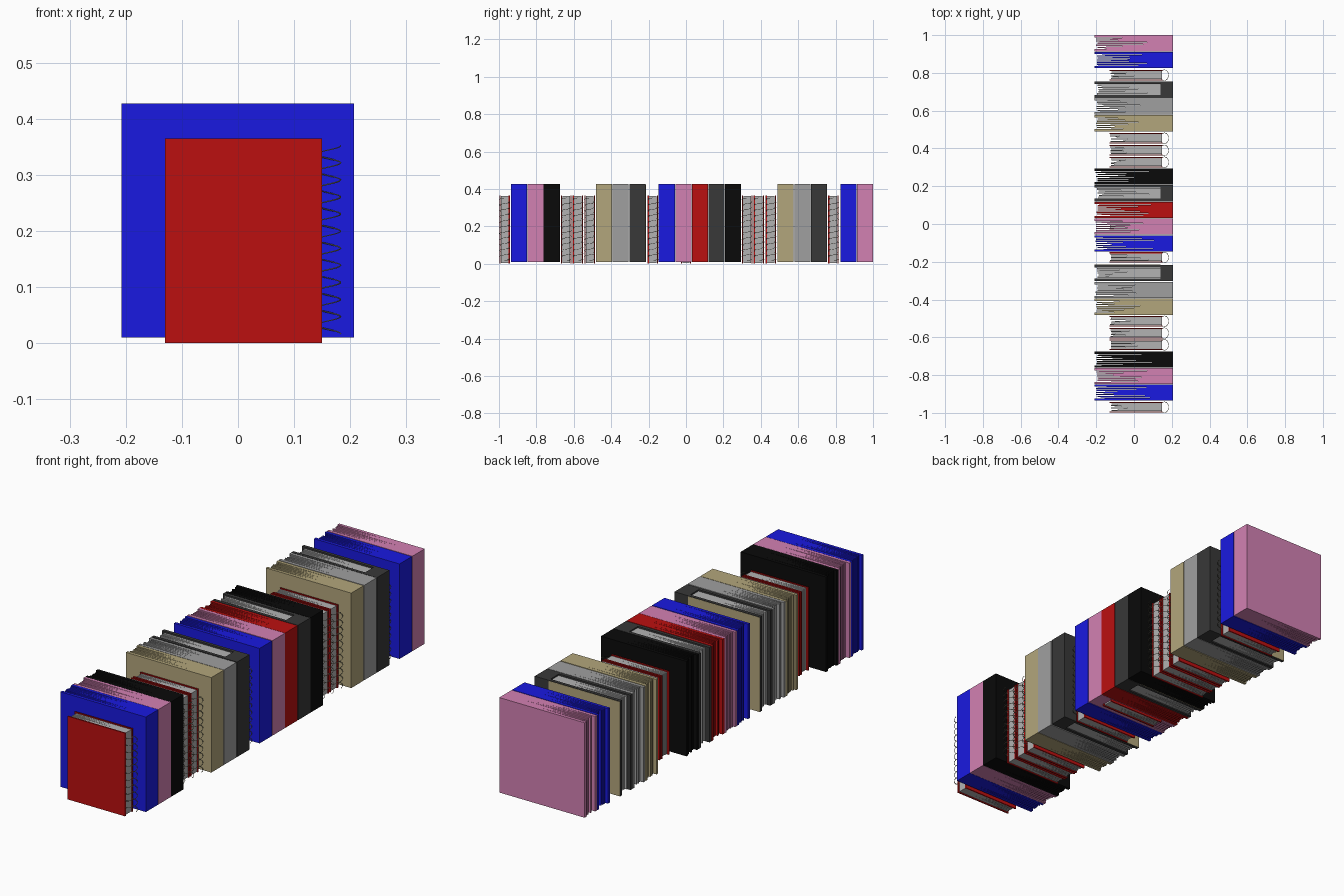
import bpy, bmesh, math, random

if "Cube" in bpy.data.objects:
    bpy.data.objects.remove(bpy.data.objects["Cube"])

random.seed(4)
COLORS = {
    "blue": (0.01, 0.01, 0.75), "pink": (0.65, 0.22, 0.45), "black": (0.003, 0.003, 0.003),
    "tan": (0.45, 0.38, 0.2), "grey": (0.35, 0.35, 0.35), "dark": (0.04, 0.04, 0.04),
    "red": (0.5, 0.005, 0.005), "paper": (0.45, 0.45, 0.45), "wire": (0.3, 0.28, 0.2),
}
MATS = {}


def paint(ob, key):
    if key not in MATS:
        MATS[key] = bpy.data.materials.new(key)
        MATS[key].diffuse_color = (*COLORS[key], 1)
    ob.data.materials.append(MATS[key])


def prism(name, pts, z0, z1, color):
    """Extrude an xy outline from z0 to z1."""
    bm = bmesh.new()
    face = bm.faces.new([bm.verts.new((x, y, z0)) for x, y in pts])
    up = bmesh.ops.extrude_face_region(bm, geom=[face])["geom"]
    bmesh.ops.translate(bm, vec=(0, 0, z1 - z0),
                        verts=[v for v in up if isinstance(v, bmesh.types.BMVert)])
    bmesh.ops.recalc_face_normals(bm, faces=bm.faces)
    me = bpy.data.meshes.new(name)
    bm.to_mesh(me)
    bm.free()
    ob = bpy.data.objects.new(name, me)
    bpy.context.collection.objects.link(ob)
    paint(ob, color)
    return ob


def rect(x0, x1, y0, y1):
    return [(x0, y0), (x1, y0), (x1, y1), (x0, y1)]


def comb(x0, x1, y0, y1, cover, leaves, width, inset, tip):
    """Outline of a bound block: tapered slits open on the -x side."""
    a, b = y0 + cover, y1 - cover
    step = (b - a) / leaves
    cuts = [b - i * step for i in range(leaves + 1)] if cover else \
           [b - i * step for i in range(1, leaves)]
    ends = [x0 + random.uniform(0.3, 1) * inset for _ in range(len(cuts) + 1)]
    if cover:
        ends[0] = ends[-1] = x0
    pts = [(x1, y0), (x1, y1), (ends[0], y1)]
    for i, y in enumerate(cuts):
        w = width * random.uniform(0.6, 1.1) / 2
        pts += [(ends[i], y + w), (random.uniform(*tip), y), (ends[i + 1], y - w)]
    return pts + [(ends[-1], y0)]


def book(y, color):
    """Hardback with slit pages and a flat spine."""
    y0, y1 = y + 0.001, y + 0.087
    if color != "dark":
        pts = comb(-0.208, 0.207, y0, y1, 0.015, 5, 0.006, 0.016, (-0.03, 0.13))
        prism(color + "_book", pts, 0.01, 0.427, color)
        return
    # dark book: U-shaped case, pale pages, tan panel on the back cover
    t = 0.014
    case = [(-0.208, y0), (0.207, y0), (0.207, y1), (-0.208, y1),
            (-0.208, y1 - t), (0.14, y1 - t), (0.14, y0 + t), (-0.208, y0 + t)]
    prism("dark_book_case", case, 0.01, 0.427, "dark")
    pts = comb(-0.2, 0.14, y0 + t + 0.002, y1 - t - 0.002, 0, 5, 0.006, 0.014, (-0.05, 0.1))
    prism("dark_book_pages", pts, 0.014, 0.421, "paper")
    prism("dark_book_back_panel", rect(-0.208, 0.14, y1, y1 + 0.001), 0.01, 0.425, "tan")


def notebook(y):
    """Spiral notebook: two covers, slit pages, wire coil."""
    y0, y1 = y + 0.002, y + 0.058
    prism("notebook_front_cover", rect(-0.13, 0.15, y0, y0 + 0.006), 0, 0.365, "red")
    prism("notebook_back_cover", rect(-0.13, 0.15, y1 - 0.006, y1), 0, 0.365, "red")
    pts = comb(-0.13, 0.147, y0 + 0.008, y1 - 0.008, 0, 5, 0.004, 0.01, (-0.05, 0.12))
    prism("notebook_pages", pts, 0.003, 0.362, "paper")
    cu = bpy.data.curves.new("notebook_coil", "CURVE")
    cu.dimensions = "3D"
    cu.bevel_depth = 0.0012
    cu.bevel_resolution = 0
    cu.use_fill_caps = True
    n, turns = 16, 11
    sp = cu.splines.new("POLY")
    sp.points.add(n * turns)
    for i, p in enumerate(sp.points):
        a = 2 * math.pi * i / n
        p.co = (0.161 + 0.022 * math.cos(a), y + 0.03 + 0.0285 * math.sin(a),
                0.017 + 0.335 * i / (n * turns), 1)
    ob = bpy.data.objects.new("notebook_coil", cu)
    bpy.context.collection.objects.link(ob)
    paint(ob, "wire")


# row of books, front to back
for y, c in [(-0.936, "blue"), (-0.849, "pink"), (-0.762, "black"),
             (-0.482, "tan"), (-0.394, "grey"), (-0.303, "dark"),
             (-0.147, "blue"), (-0.057, "pink"), (0.030, "red"),
             (0.119, "dark"), (0.207, "black"),
             (0.489, "tan"), (0.579, "grey"), (0.667, "dark"),
             (0.824, "blue"), (0.913, "pink")]:
    book(y, c)

# notebooks, one tucked inside the middle pink book
for y in (-1.0, -0.67, -0.608, -0.545, -0.207, -0.03, 0.297, 0.36, 0.424, 0.758):
    notebook(y)

for m in bpy.data.materials:
    if m.users and not m.is_grease_pencil:
        m.use_nodes = True
        m.node_tree.nodes["Principled BSDF"].inputs["Base Color"].default_value = m.diffuse_color
